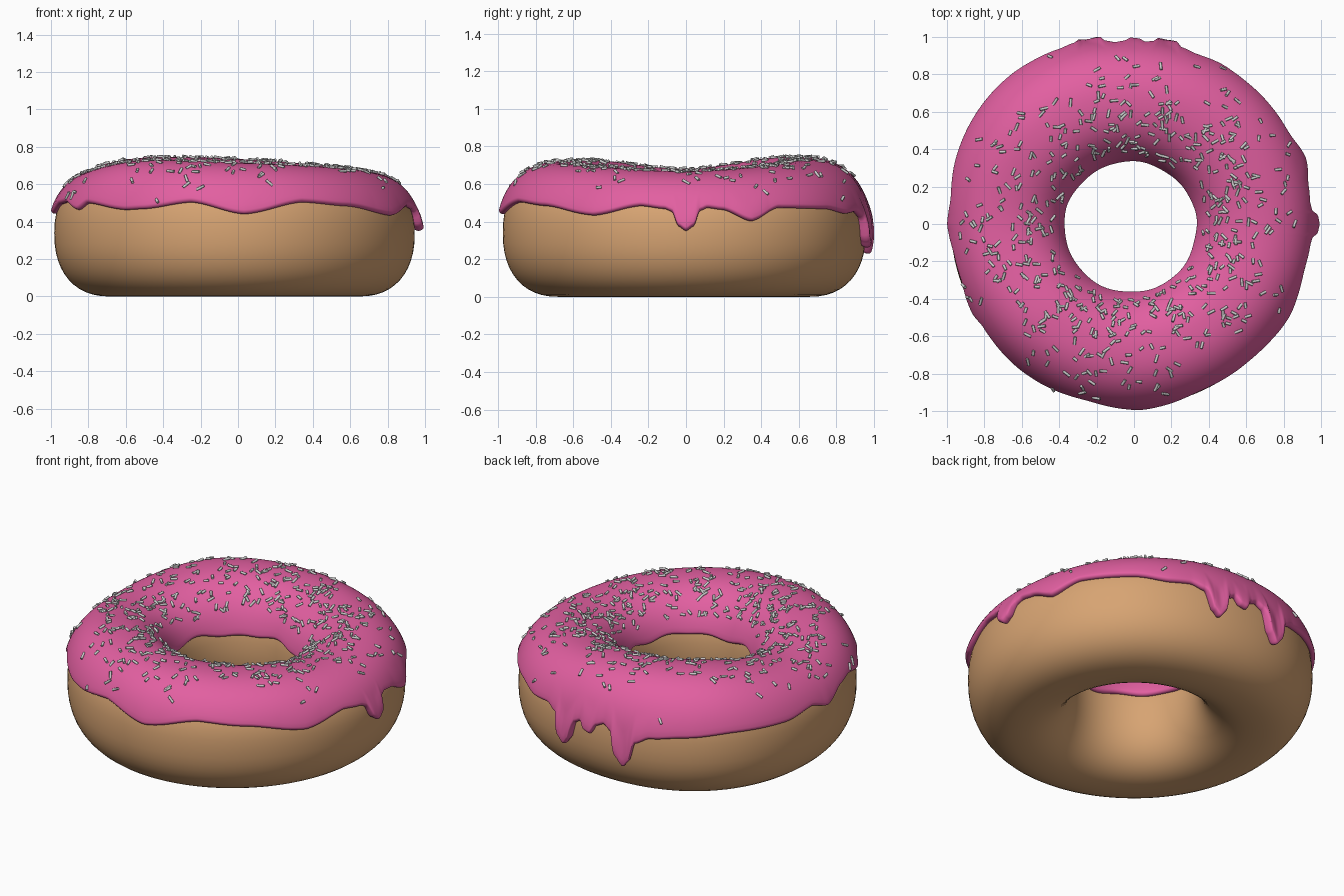
import bpy, bmesh, random
from math import sin, cos, pi, radians, degrees, asin
from mathutils import Vector, Matrix

if "Cube" in bpy.data.objects:
    bpy.data.objects.remove(bpy.data.objects["Cube"])

random.seed(7)
ZC, THICK, POW = 0.34, 0.03, 0.87

# Values around the ring: every 45 degrees, counter-clockwise from +x
OUTER = [0.975, 0.99, 0.985, 1.05, 1.012, 1.005, 1.005, 0.98]
TOP = [0.668, 0.70, 0.735, 0.742, 0.682, 0.727, 0.715, 0.692]
# Icing lower edge: (angle, height), the dips are the drips
EDGE = [(0, .35), (2.5, .375), (4.5, .455), (7, .47), (12, .46), (21, .40), (31, .47),
        (51, .465), (62, .44), (70, .45), (75, .42), (77.5, .30), (80, .265), (82, .30),
        (84, .41), (86.5, .43), (88.5, .385), (91, .375), (93, .43), (96, .45),
        (99, .42), (101, .29), (104, .235), (106, .27), (108, .38), (113, .42),
        (124, .44), (140, .46), (160, .455), (172, .48), (180, .44),
        (190, .49), (198, .50), (209, .46), (214, .495), (232, .46), (239, .465),
        (255, .50), (272, .437), (291, .50), (308, .48), (329, .43), (345, .48),
        (353, .465), (355.5, .45), (357.5, .375), (360, .35)]


def ring_value(table, th):
    """Periodic Catmull-Rom through evenly spaced values."""
    n = len(table)
    f = (th / (2 * pi)) % 1 * n
    i, t = int(f), f - int(f)
    a, b, c, d = (table[(i + k) % n] for k in (-1, 0, 1, 2))
    return b + 0.5 * t * (c - a + t * (2 * a - 5 * b + 4 * c - d + t * (3 * (b - c) + d - a)))


def edge_height(th):
    deg = degrees(th) % 360
    for (a0, z0), (a1, z1) in zip(EDGE, EDGE[1:]):
        if a0 <= deg <= a1:
            t = (deg - a0) / (a1 - a0)
            t = 0.6 * (1 - cos(pi * t)) / 2 + 0.4 * t
            return z0 + (z1 - z0) * t


def spow(v):
    return (1 if v >= 0 else -1) * abs(v) ** POW


def surface(th, ph, off=0.0):
    """Point on the dough; ph = 0 outside, pi/2 top, pi in the hole."""
    ro = ring_value(OUTER, th) - THICK
    ri = 0.365 - 0.02 * cos(th) - 0.015 * sin(th)
    b = ring_value(TOP, th) - THICK - ZC if sin(ph) > 0 else ZC
    r = (ro + ri) / 2 + (ro - ri) / 2 * spow(cos(ph)) + off * cos(ph)
    return Vector((r * cos(th), r * sin(th), ZC + b * spow(sin(ph)) + off * sin(ph)))


def angle_at(th, z):
    b = ring_value(TOP, th) - THICK - ZC if z > ZC else ZC
    s = (z - ZC) / b
    return asin((1 if s > 0 else -1) * abs(s) ** (1 / POW))


def make_object(name, bm, color=None):
    bmesh.ops.recalc_face_normals(bm, faces=bm.faces)
    for f in bm.faces:
        f.smooth = len(f.verts) == 4
    me = bpy.data.meshes.new(name)
    bm.to_mesh(me)
    bm.free()
    ob = bpy.data.objects.new(name, me)
    bpy.context.collection.objects.link(ob)
    if color:
        mat = bpy.data.materials.new(name)
        mat.diffuse_color = (*color, 1)
        mat.use_nodes = True
        mat.node_tree.nodes["Principled BSDF"].inputs["Base Color"].default_value = mat.diffuse_color
        me.materials.append(mat)
    return ob


def skin(columns, closed):
    """Join columns of points around the ring into quads."""
    bm = bmesh.new()
    cols = [[bm.verts.new(p) for p in c] for c in columns]
    m = len(cols[0])
    for i, c in enumerate(cols):
        d = cols[(i + 1) % len(cols)]
        for j in range(m if closed else m - 1):
            k = (j + 1) % m
            bm.faces.new((c[j], d[j], d[k], c[k]))
    return bm


# Dough ring
thetas = [2 * pi * i / 128 for i in range(128)]
dough = skin([[surface(t, 2 * pi * j / 48) for j in range(48)] for t in thetas], True)
make_object("dough", dough, (0.68, 0.37, 0.17))


# Icing: shell over the top with rounded lips and thicker drips
def icing_column(th):
    z = edge_height(th)
    p0 = angle_at(th, z)
    p1 = pi - angle_at(th, 0.45 + 0.008 * sin(5 * th) + 0.006 * sin(9 * th + 1))
    drip = max(0.0, min(1.0, (0.45 - z) / 0.12))
    lip = 0.05
    pts = []

    def add(ph, frac):
        t = max(0.0, min(1.0, 1 - (ph - p0) / 0.45))
        extra = 0.022 * drip * t * t * (3 - 2 * t)
        pts.append(surface(th, ph, -0.006 + (THICK + 0.006 + extra) * frac))

    arcs = [-pi / 2 + pi * k / 8 for k in range(9)]
    for a in arcs:
        add(p0 + lip * (1 - cos(a)), 0.5 + 0.5 * sin(a))
    n = 36
    for k in range(1, n):
        add(p0 + lip + (p1 - p0 - 2 * lip) * k / n, 1)
    for a in reversed(arcs):
        add(p1 - lip * (1 - cos(a)), 0.5 + 0.5 * sin(a))
    return pts


icing = skin([icing_column(2 * pi * i / 600) for i in range(600)], False)
make_object("icing", icing, (0.76, 0.115, 0.355))

# Sprinkles: small rods lying on the icing
bm = bmesh.new()
for i in range(560):
    th = random.uniform(0, 2 * pi)
    ph = min(2.5, max(0.75, random.gauss(1.72, 0.45))) if i % 60 else random.uniform(0.4, 0.75)
    p = surface(th, ph, THICK + 0.004)
    u = (surface(th + 0.01, ph, THICK) - surface(th - 0.01, ph, THICK)).normalized()
    v = (surface(th, ph + 0.01, THICK) - surface(th, ph - 0.01, THICK)).normalized()
    n = u.cross(v).normalized()
    a = random.uniform(0, pi)
    d = (u * cos(a) + v * sin(a) + n * random.uniform(-0.3, 0.3)).normalized()
    rot = d.to_track_quat('Z', 'Y').to_matrix().to_4x4()
    bmesh.ops.create_cone(bm, cap_ends=True, segments=8, radius1=0.0075, radius2=0.0075,
                          depth=random.uniform(0.026, 0.046),
                          matrix=Matrix.Translation(p) @ rot)
make_object("sprinkles", bm)
